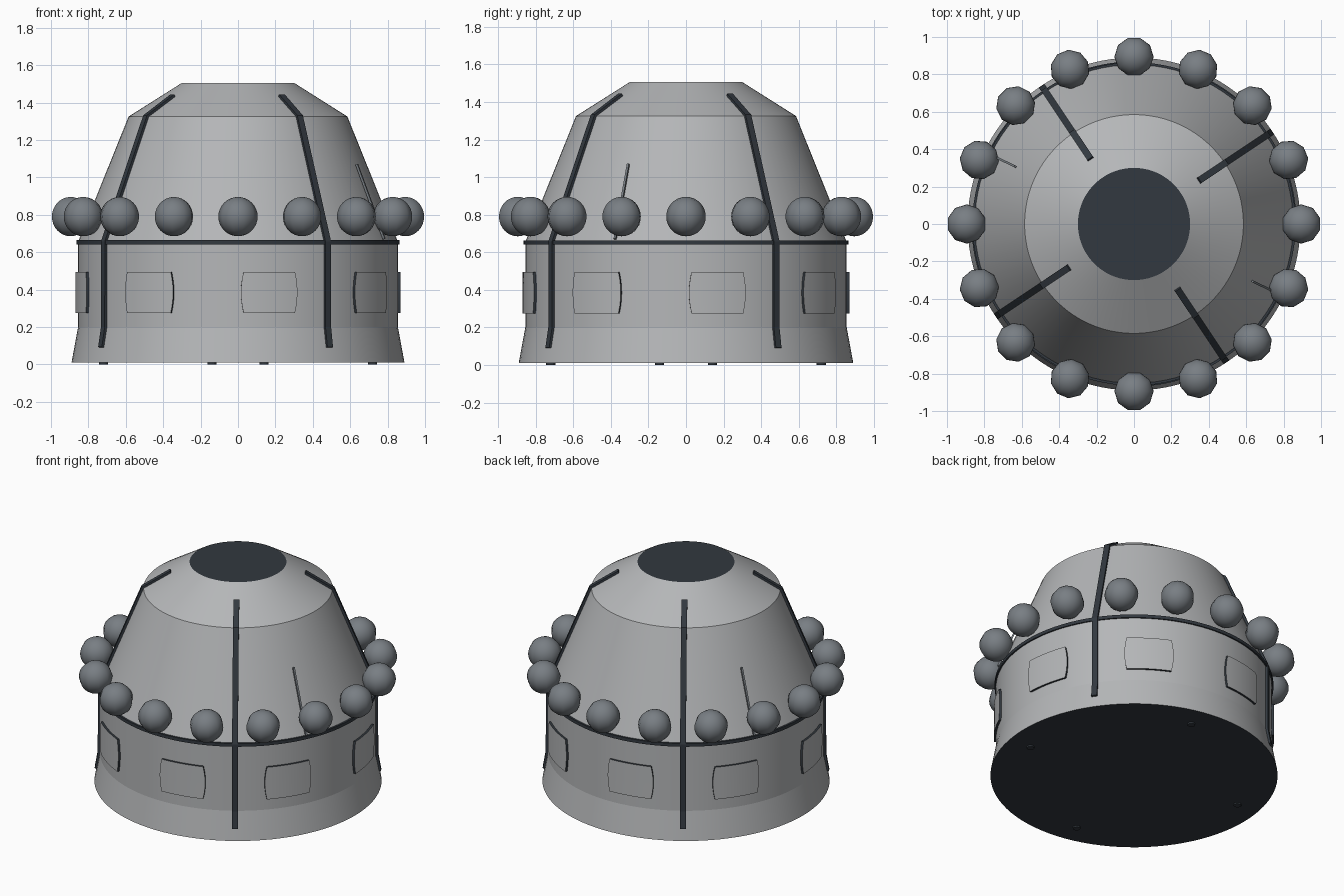
import bpy, math
from mathutils import Vector

cube = bpy.data.objects.get("Cube")
if cube:
    bpy.data.objects.remove(cube)


def material(name, color):
    m = bpy.data.materials.new(name)
    m.use_nodes = True
    m.diffuse_color = (*color, 1)
    m.node_tree.nodes["Principled BSDF"].inputs["Base Color"].default_value = (*color, 1)
    return m


HULL = material("light grey hull", (0.46, 0.47, 0.48))
DARK = material("dark slate", (0.032, 0.040, 0.050))
TANK = material("mid grey tank", (0.19, 0.21, 0.23))


def build(name, verts, faces, mats, angle=None):
    me = bpy.data.meshes.new(name)
    me.from_pydata(verts, [], faces)
    for m in mats:
        me.materials.append(m)
    ob = bpy.data.objects.new(name, me)
    bpy.context.collection.objects.link(ob)
    if angle:
        me.shade_smooth()
        me.set_sharp_from_angle(angle=math.radians(angle))
    return ob


def polar(r, a, z):
    return Vector((r * math.cos(a), r * math.sin(a), z))


def lathe(name, profile, mats, steps=96, closed=False, angle=10):
    """Spin a (radius, height) profile round z; open profiles get end caps."""
    n = len(profile)
    verts = [polar(r, math.tau * s / steps, z) for s in range(steps) for r, z in profile]
    faces = []
    for s in range(steps):
        a, b = s * n, (s + 1) % steps * n
        for i in range(n if closed else n - 1):
            j = (i + 1) % n
            faces.append((a + i, b + i, b + j, a + j))
    if not closed:
        faces.append([s * n for s in reversed(range(steps))])
        faces.append([s * n + n - 1 for s in range(steps)])
    return build(name, verts, faces, mats, angle)


def strip(name, path, a, width, low, high, mat):
    """Flat bar that follows a (radius, height) path up the hull at angle a."""
    side = polar(width / 2, a + math.pi / 2, 0)
    verts, faces = [], []
    for i, (r, z) in enumerate(path):
        before, after = path[max(i - 1, 0)], path[min(i + 1, len(path) - 1)]
        out = Vector((after[1] - z + z - before[1], before[0] - after[0])).normalized()
        for off, sgn in ((low, -1), (low, 1), (high, 1), (high, -1)):
            verts.append(polar(r + out.x * off, a, z + out.y * off) + sgn * side)
    for i in range(len(path) - 1):
        k = i * 4
        for j in range(4):
            m = (j + 1) % 4
            faces.append((k + j, k + m, k + 4 + m, k + 4 + j))
    e = len(verts) - 4
    faces += [(3, 2, 1, 0), (e, e + 1, e + 2, e + 3)]
    return build(name, verts, faces, [mat])


def window(name, a, half, z0, z1, r0, r1):
    """Curved raised panel with bowed sides and a dark rim."""
    nu, nv = 8, 6
    verts, faces = [], []
    for r in (r0, r1):
        for v in range(nv + 1):
            t = 2 * v / nv - 1
            w = half * (1 - 0.09 * t * t)
            for u in range(nu + 1):
                verts.append(polar(r, a + w * (2 * u / nu - 1), z0 + (z1 - z0) * v / nv))
    row, layer = nu + 1, (nu + 1) * (nv + 1)
    for v in range(nv):
        for u in range(nu):
            k = layer + v * row + u
            faces.append((k, k + 1, k + row + 1, k + row))
    front = len(faces)
    loop = [u for u in range(nu)] + [v * row + nu for v in range(nv)]
    loop += [nv * row + u for u in range(nu, 0, -1)] + [v * row for v in range(nv, 0, -1)]
    for p, q in zip(loop, loop[1:] + loop[:1]):
        faces.append((p, q, q + layer, p + layer))
    ob = build(name, verts, faces, [HULL, DARK], 30)
    for p in ob.data.polygons:
        p.material_index = 0 if p.index < front else 1


# Hull with dark end caps
hull = lathe("hull", [(0.89, 0.01), (0.855, 0.2), (0.855, 0.655), (0.585, 1.325), (0.3, 1.505)],
             [HULL, DARK])
for p in hull.data.polygons:
    p.material_index = 1 if abs(p.normal.z) > 0.99 else 0

# Band round the shoulder
lathe("shoulder_band", [(0.845, 0.642), (0.864, 0.642), (0.864, 0.664), (0.845, 0.664)],
      [DARK], closed=True, angle=30)

# Ring of round tanks
for i in range(16):
    a = math.tau * i / 16
    bpy.ops.mesh.primitive_uv_sphere_add(segments=10, ring_count=16, radius=0.105,
                                         location=polar(0.895, a, 0.79), rotation=(0, 0, a))
    tank = bpy.context.object
    tank.name = f"tank_{i + 1}"
    tank.data.materials.append(TANK)
    tank.data.shade_smooth()

# Four long straps over the hull, and four small feet
strap_path = [(0.874, 0.09), (0.855, 0.2), (0.855, 0.655), (0.585, 1.325), (0.415, 1.432)]
for i in range(4):
    quarter = i * math.pi / 2
    strip(f"strap_{i + 1}", strap_path, math.radians(33.75) + quarter, 0.036, -0.01, 0.014, DARK)
    a = math.radians(-11) + quarter
    bpy.ops.mesh.primitive_cylinder_add(vertices=12, radius=0.024, depth=0.012,
                                        location=polar(0.733, a, 0.006))
    foot = bpy.context.object
    foot.name = f"foot_{i + 1}"
    foot.data.materials.append(DARK)

# Eight raised windows on the lower wall
for i in range(8):
    window(f"window_{i + 1}", math.radians(11.25 + 45 * i), math.radians(10.2),
           0.275, 0.495, 0.85, 0.869)

# Two thin rods lying on the cone
for i in range(2):
    strip(f"rod_{i + 1}", [(0.855, 0.665), (0.692, 1.065)], math.radians(-25.8) + i * math.pi,
          0.012, 0.008, 0.02, TANK)
